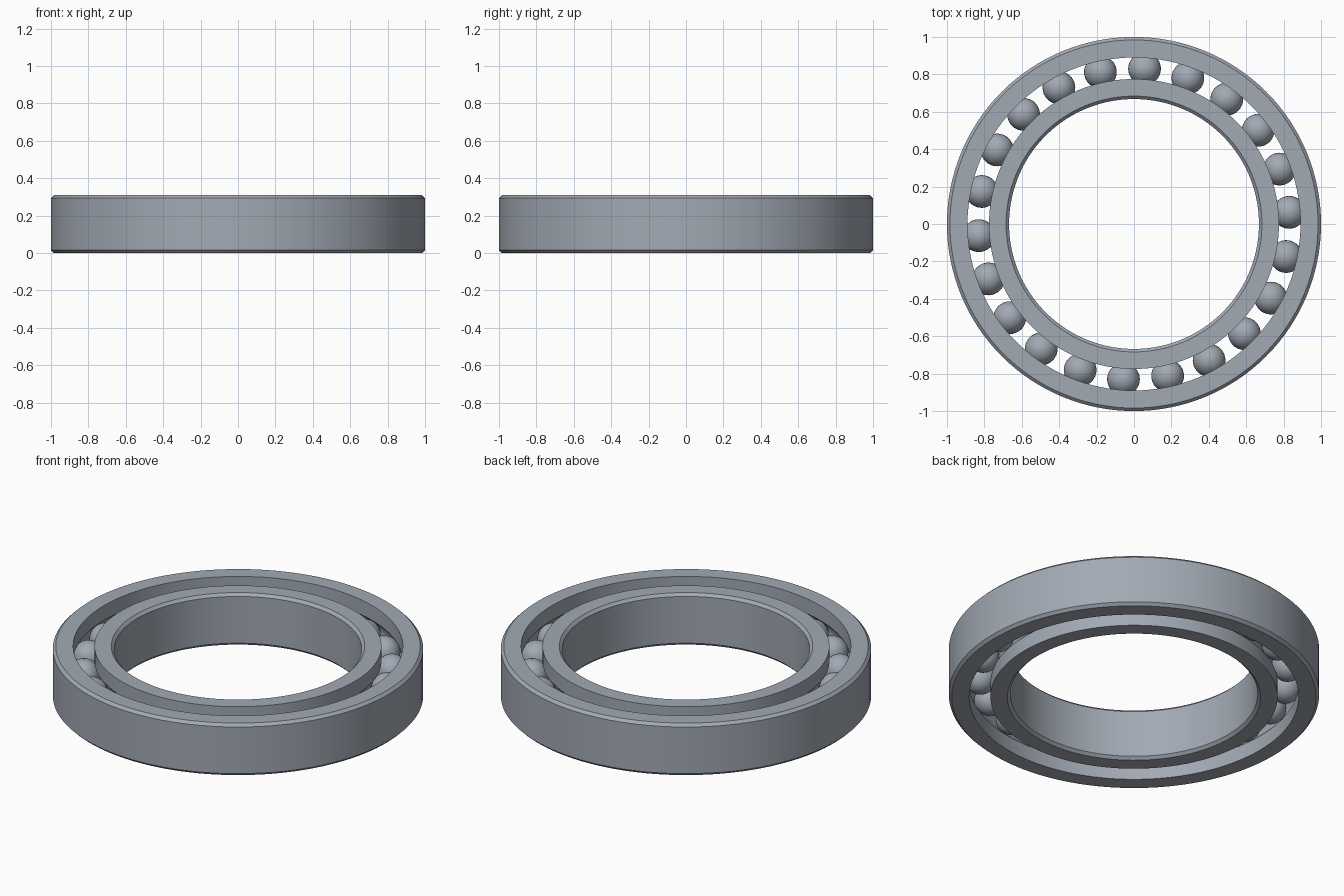
import bpy
import bmesh
from math import sin, cos, asin, pi, radians
from mathutils import Matrix, Vector

cube = bpy.data.objects.get("Cube")
if cube:
    bpy.data.objects.remove(cube)

HEIGHT, CHAMFER = 0.31, 0.016
MID = HEIGHT / 2
PITCH, BALL = 0.832, 0.0875     # ball circle radius, ball radius
COUNT, PHASE = 22, radians(4.3)

# Brushed steel
steel = bpy.data.materials.new("steel")
steel.use_nodes = True
COLOUR = (0.36, 0.40, 0.455, 1)
steel.diffuse_color = COLOUR
steel.node_tree.nodes["Principled BSDF"].inputs["Base Color"].default_value = COLOUR


def finish(name, bm):
    bmesh.ops.recalc_face_normals(bm, faces=bm.faces)
    mesh = bpy.data.meshes.new(name)
    bm.to_mesh(mesh)
    bm.free()
    mesh.materials.append(steel)
    mesh.shade_smooth()
    mesh.set_sharp_from_angle(angle=radians(30))
    obj = bpy.data.objects.new(name, mesh)
    bpy.context.collection.objects.link(obj)
    return obj


def race(name, plain, grooved):
    """Lathe a ring: chamfered plain wall, ball groove in the other wall."""
    inward = 1 if grooved > plain else -1
    profile = [(plain + inward * CHAMFER, 0), (plain, CHAMFER),
               (plain, HEIGHT - CHAMFER), (plain + inward * CHAMFER, HEIGHT),
               (grooved, HEIGHT)]
    # Groove arc follows the balls
    half = BALL + 0.001
    reach = PITCH - grooved
    span = pi / 2 - asin(abs(reach) / half)
    steps = 12
    for i in range(steps + 1):
        a = span * (1 - 2 * i / steps)
        profile.append((PITCH - inward * half * cos(a), MID + half * sin(a)))
    profile.append((grooved, 0))

    bm = bmesh.new()
    verts = [bm.verts.new((r, 0, z)) for r, z in profile]
    edges = [bm.edges.new((v, verts[i - 1])) for i, v in enumerate(verts)]
    bmesh.ops.spin(bm, geom=verts + edges, cent=(0, 0, 0), axis=(0, 0, 1),
                   angle=2 * pi, steps=128, use_merge=True)
    bmesh.ops.remove_doubles(bm, verts=bm.verts, dist=0.0001)
    return finish(name, bm)


# Rings
race("outer_ring", 1.0, 0.89)
race("inner_ring", 0.668, 0.775)

# Balls share one mesh
bm = bmesh.new()
bmesh.ops.create_uvsphere(bm, u_segments=32, v_segments=16, radius=BALL)
first = finish("ball_1", bm)
for i in range(COUNT):
    ball = first
    if i:
        ball = bpy.data.objects.new(f"ball_{i + 1}", first.data)
        bpy.context.collection.objects.link(ball)
    turn = Matrix.Rotation(PHASE + 2 * pi * i / COUNT, 4, 'Z')
    ball.location = turn @ Vector((PITCH, 0, MID))
